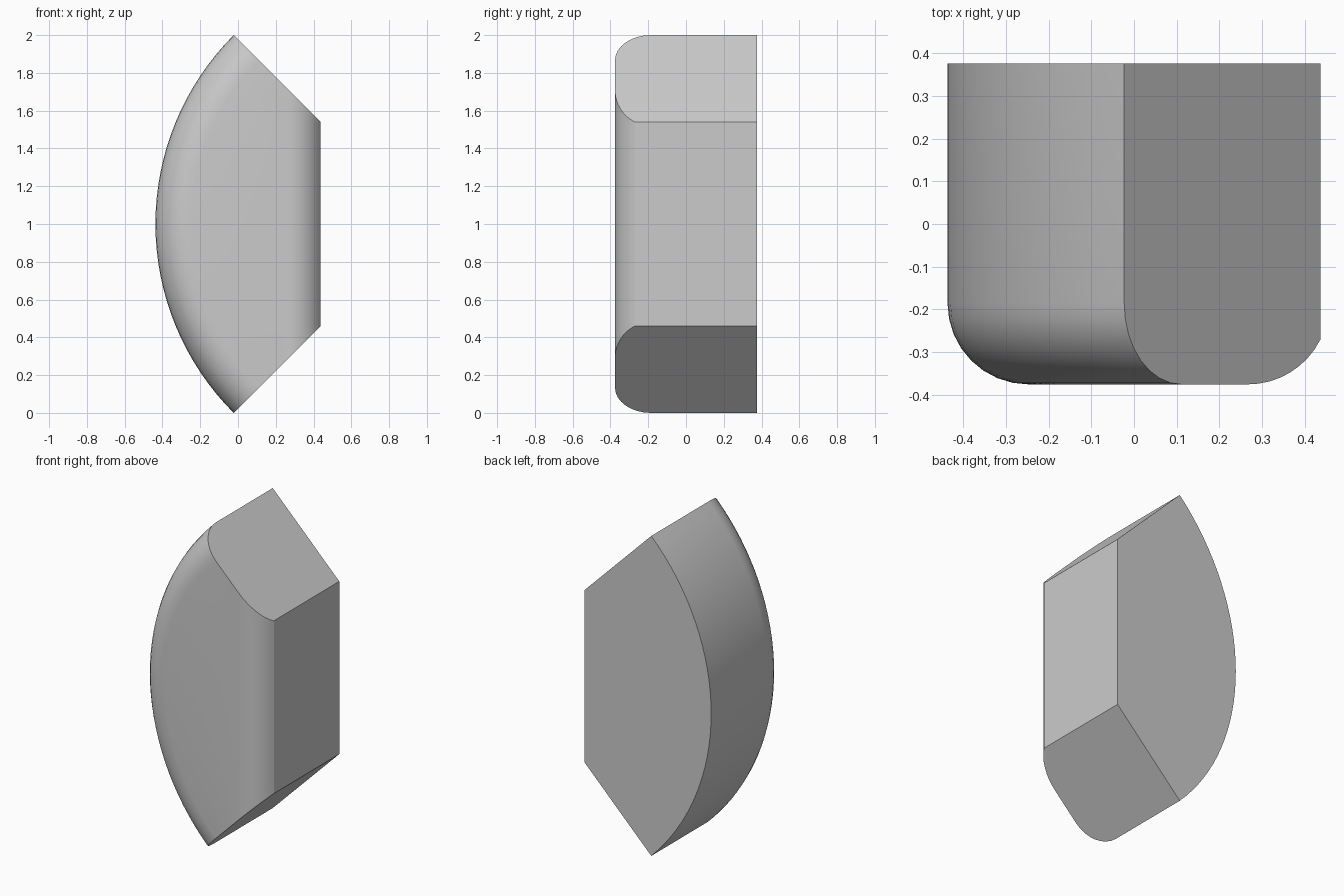
import bpy, bmesh
from math import sin, cos, pi, sqrt

cube = bpy.data.objects.get("Cube")
if cube:
    bpy.data.objects.remove(cube, do_unlink=True)

grey = bpy.data.materials.new("plain_grey")
grey.use_nodes = True
colour = (0.6, 0.6, 0.6, 1)
grey.diffuse_color = colour
grey.node_tree.nodes["Principled BSDF"].inputs["Base Color"].default_value = colour

RADIUS = sqrt(2)          # outer arc, a quarter turn about an axis along y
AXIS_X, AXIS_Z = 0.977, 1
FRONT, BACK = -0.376, 0.376
FLAT_X = 0.437            # straight inner side
FILLET = 0.19
ARC_STEPS, FILLET_STEPS = 32, 8


def section(angle):
    """Cross-section through the axis: rounded outer edge, then rounded inner edge."""
    points = [(RADIUS, BACK)]
    for i in range(FILLET_STEPS + 1):
        t = pi / 2 * i / FILLET_STEPS
        points.append((RADIUS - FILLET + FILLET * cos(t), FRONT + FILLET - FILLET * sin(t)))
    # The inner fillet runs straight up and is trimmed by the flat side
    reach = 0.17
    for i in range(FILLET_STEPS + 1):
        dx = FILLET * sin(1.108 * i / FILLET_STEPS)
        x = FLAT_X - reach + min(dx, reach)
        y = FRONT + FILLET - sqrt(FILLET ** 2 - dx ** 2)
        points.append(((AXIS_X - x) / cos(angle), y))
    points.append(((AXIS_X - FLAT_X) / cos(angle), BACK))
    return [(AXIS_X - r * cos(angle), y, AXIS_Z + r * sin(angle)) for r, y in points]


# Loft the sections around the arc and close both slanted ends
bm = bmesh.new()
rings = [[bm.verts.new(p) for p in section(pi / 2 * (i / ARC_STEPS - 0.5))]
         for i in range(ARC_STEPS + 1)]
for a, b in zip(rings, rings[1:]):
    for j in range(len(a)):
        k = (j + 1) % len(a)
        bm.faces.new((a[j], a[k], b[k], b[j]))
bm.faces.new(rings[0])
bm.faces.new(rings[-1])
bmesh.ops.recalc_face_normals(bm, faces=bm.faces)
mesh = bpy.data.meshes.new("rounded_arc_block")
bm.to_mesh(mesh)
bm.free()
mesh.materials.append(grey)

block = bpy.data.objects.new("rounded_arc_block", mesh)
bpy.context.collection.objects.link(block)
bpy.ops.object.select_all(action="DESELECT")
block.select_set(True)
bpy.context.view_layer.objects.active = block
bpy.ops.object.shade_smooth_by_angle(angle=pi / 6)
